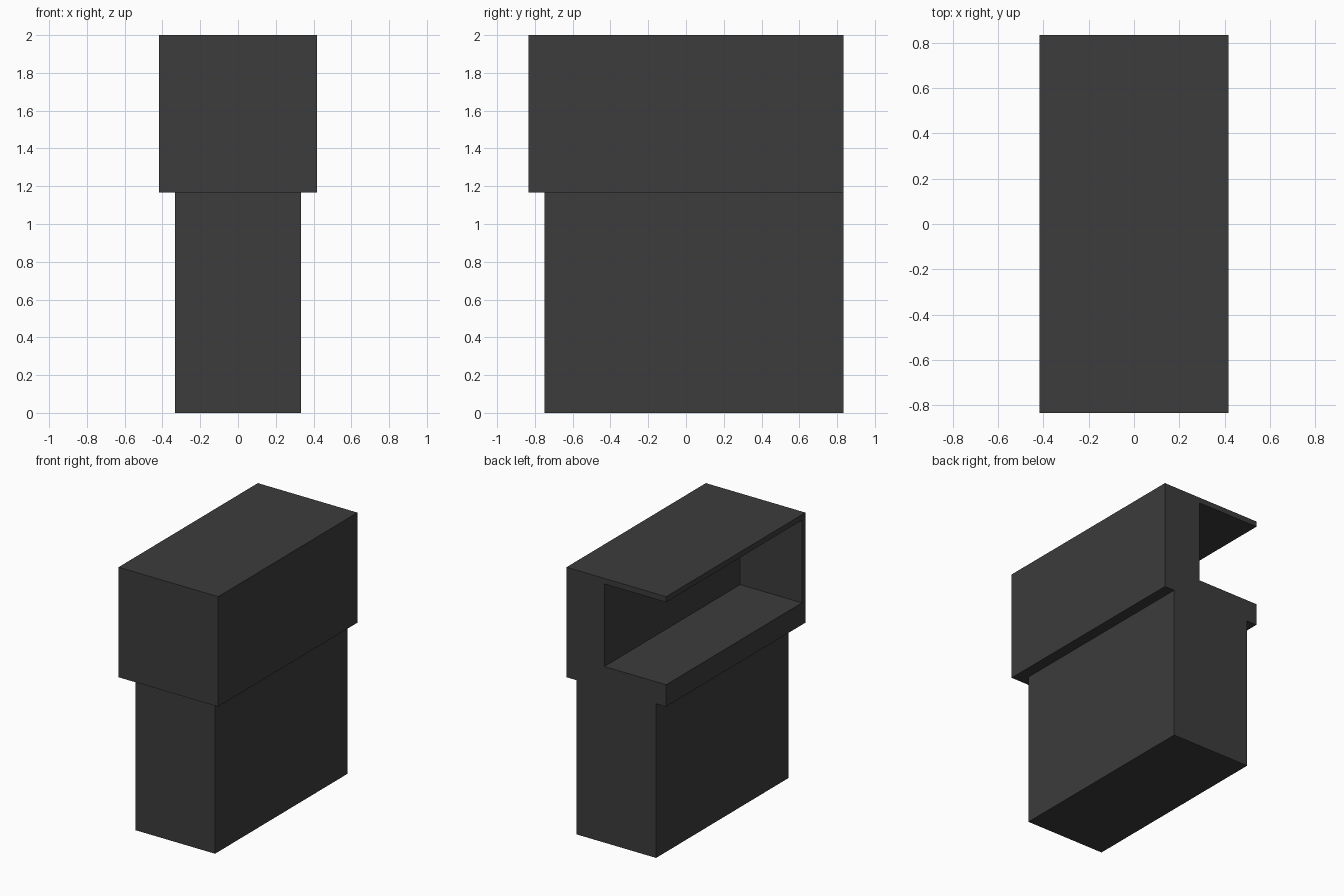
import bpy

default = bpy.data.objects.get("Cube")
if default:
    bpy.data.objects.remove(default, do_unlink=True)

charcoal = bpy.data.materials.new("charcoal")
charcoal.use_nodes = True
colour = (0.045, 0.045, 0.045, 1)
charcoal.diffuse_color = colour
charcoal.node_tree.nodes["Principled BSDF"].inputs["Base Color"].default_value = colour


def box(name, low, high):
    """Axis-aligned box between two corners."""
    bpy.ops.mesh.primitive_cube_add(size=1)
    obj = bpy.context.object
    obj.name = obj.data.name = name
    for v in obj.data.vertices:
        v.co = [h if c > 0 else l for c, l, h in zip(v.co, low, high)]
    obj.data.materials.append(charcoal)
    return obj


HALF_WIDTH, HALF_DEPTH = 0.417, 0.833
NECK, TOP = 1.167, 2.0
SHELL = 0.042  # thickness of the roof and the front wall

# Narrow lower body, flush with the head at the back
body = box("lower_body", (-0.333, -0.75, 0), (0.333, HALF_DEPTH, NECK))

# Wider overhanging head
head = box("upper_housing", (-HALF_WIDTH, -HALF_DEPTH, NECK),
           (HALF_WIDTH, HALF_DEPTH, TOP))

# Bay open to the -x side and to the back
cutter = box("bay_cutter", (-1, -HALF_DEPTH + SHELL, 1.333),
             (0.1, 1.2, TOP - SHELL))
cutter.hide_render = True

cut = head.modifiers.new("side_bay", "BOOLEAN")
cut.operation = "DIFFERENCE"
cut.solver = "EXACT"
cut.object = cutter
bpy.context.view_layer.objects.active = head
bpy.ops.object.modifier_apply(modifier=cut.name)
bpy.data.objects.remove(cutter, do_unlink=True)
